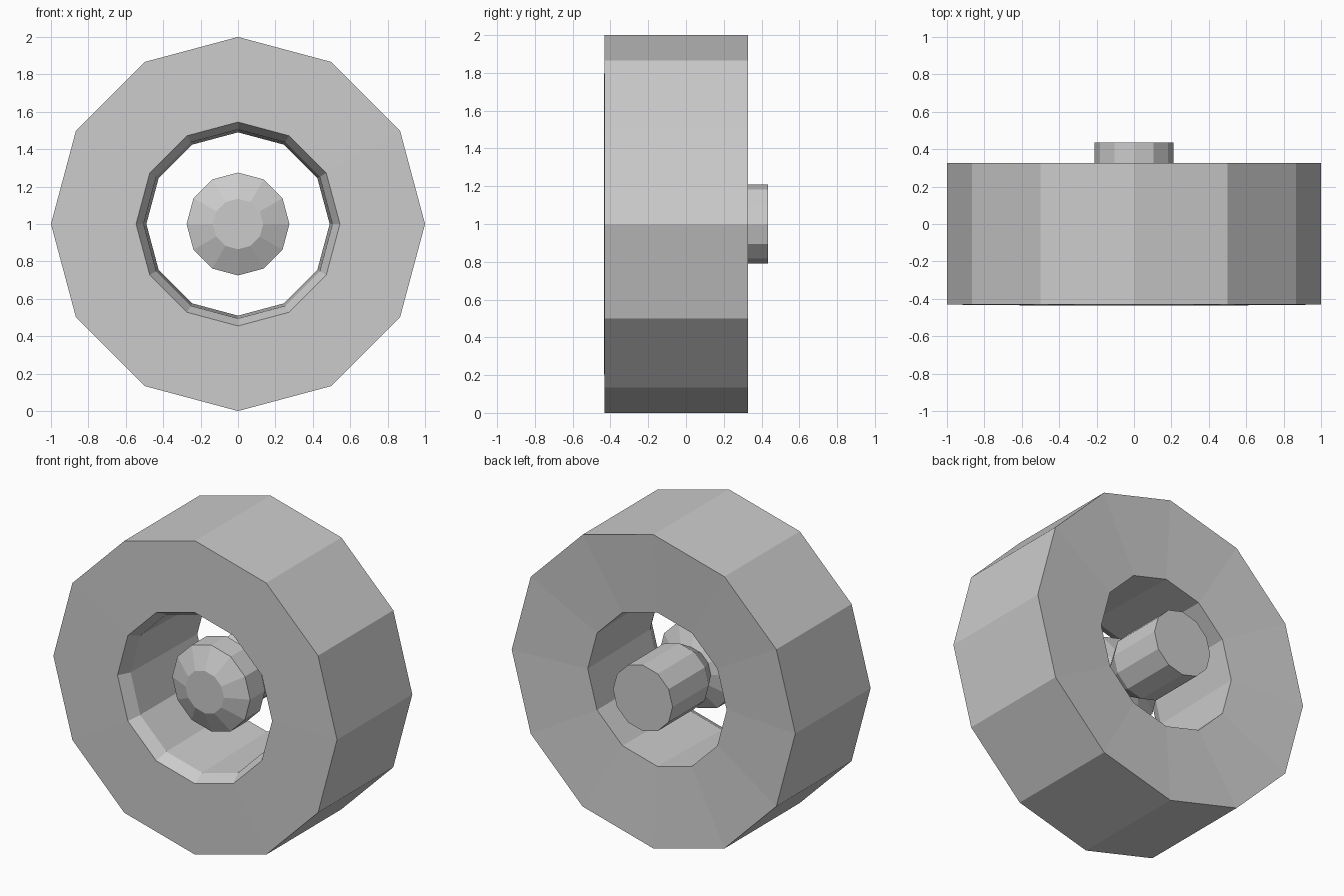
import bpy, bmesh, math

if "Cube" in bpy.data.objects:
    bpy.data.objects.remove(bpy.data.objects["Cube"])

SIDES = 12


def lathe(name, profile, closed):
    """Spin (radius, y) points around the wheel axle at z = 1."""
    bm = bmesh.new()
    rings = []
    for r, y in profile:
        ring = []
        for i in range(SIDES):
            a = 2 * math.pi * i / SIDES
            ring.append(bm.verts.new((r * math.cos(a), y, 1 + r * math.sin(a))))
        rings.append(ring)
    pairs = list(zip(rings, rings[1:]))
    if closed:
        pairs.append((rings[-1], rings[0]))
    else:
        bm.faces.new(rings[0])
        bm.faces.new(rings[-1])
    for a, b in pairs:
        for i in range(SIDES):
            j = (i + 1) % SIDES
            bm.faces.new((a[i], a[j], b[j], b[i]))
    bmesh.ops.recalc_face_normals(bm, faces=bm.faces)
    mesh = bpy.data.meshes.new(name)
    bm.to_mesh(mesh)
    bm.free()
    obj = bpy.data.objects.new(name, mesh)
    bpy.context.collection.objects.link(obj)
    return obj


# Tyre: thick ring with a bevelled front lip and a slightly dished back
lathe("tyre", [(1.0, -0.431), (0.545, -0.435), (0.505, -0.36),
               (0.49, 0.29), (1.0, 0.327)], True)

# Hub: rounded front cap, narrow neck and axle stub at the back
lathe("hub_and_axle", [(0.135, -0.335), (0.275, -0.27), (0.275, -0.12),
                       (0.14, -0.05), (0.21, 0.07), (0.21, 0.435)], False)
